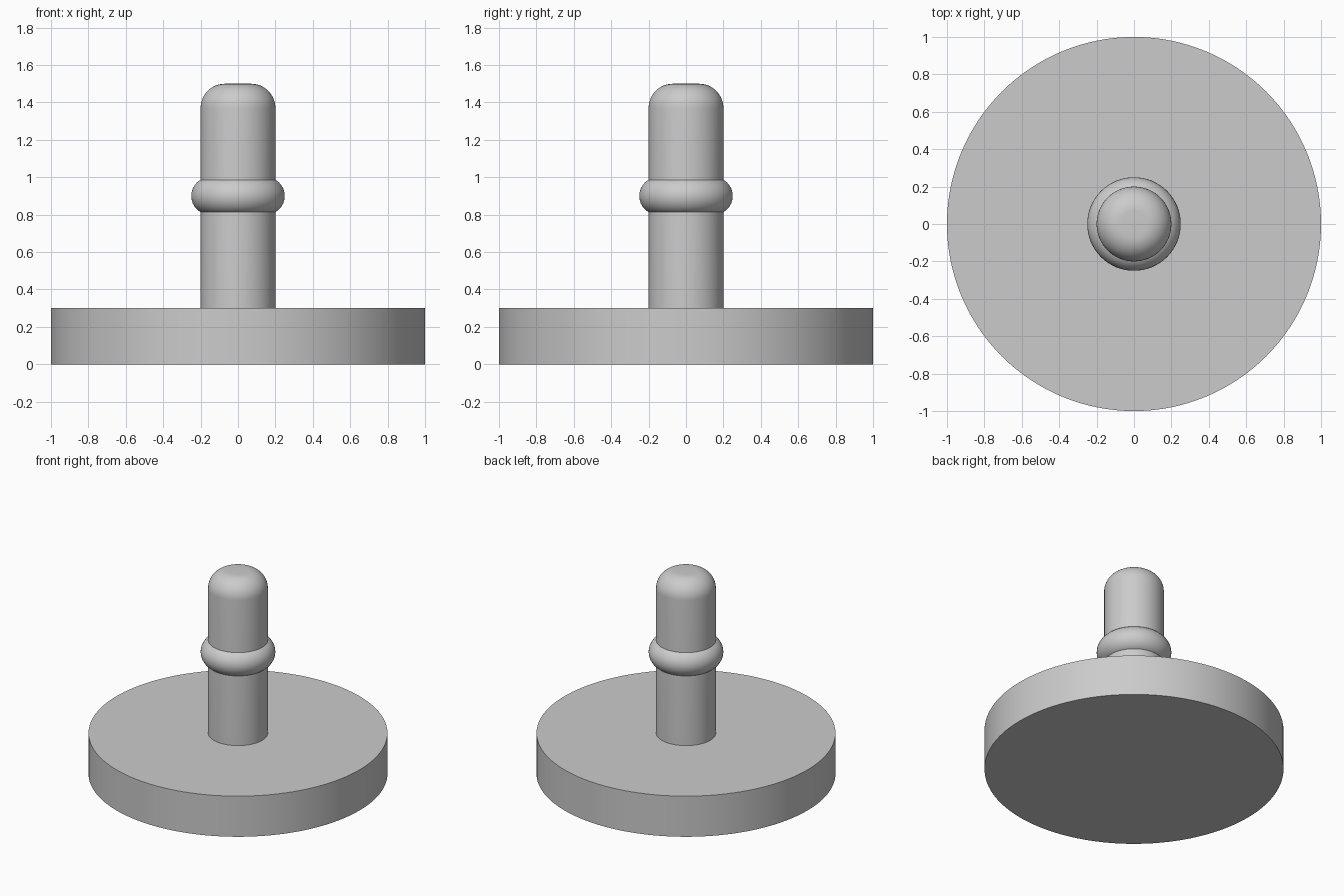
import bpy
import bmesh
from math import sin, cos, pi

cube = bpy.data.objects.get("Cube")
if cube:
    bpy.data.objects.remove(cube, do_unlink=True)

# Single grey finish
grey = bpy.data.materials.new("plain grey")
grey.use_nodes = True
colour = (0.6, 0.6, 0.6, 1)
grey.diffuse_color = colour
grey.node_tree.nodes["Principled BSDF"].inputs["Base Color"].default_value = colour


def finish(obj, name):
    obj.name = name
    obj.data.name = name
    obj.data.materials.append(grey)
    bpy.ops.object.select_all(action="DESELECT")
    obj.select_set(True)
    bpy.context.view_layer.objects.active = obj
    bpy.ops.object.shade_smooth_by_angle(angle=pi / 6)


def lathe(name, profile, sides):
    """Spin a closed (radius, height) profile around z."""
    bm = bmesh.new()
    verts = [bm.verts.new((r, 0, z)) for r, z in profile]
    edges = [bm.edges.new(pair) for pair in zip(verts, verts[1:])]
    bmesh.ops.spin(bm, geom=verts + edges, axis=(0, 0, 1), cent=(0, 0, 0),
                   angle=2 * pi, steps=sides, use_merge=True)
    bmesh.ops.remove_doubles(bm, verts=bm.verts, dist=0.0001)
    bmesh.ops.recalc_face_normals(bm, faces=bm.faces)
    mesh = bpy.data.meshes.new(name)
    bm.to_mesh(mesh)
    bm.free()
    obj = bpy.data.objects.new(name, mesh)
    bpy.context.collection.objects.link(obj)
    finish(obj, name)


# Round base plate
bpy.ops.mesh.primitive_cylinder_add(vertices=128, radius=1, depth=0.3,
                                    location=(0, 0, 0.15))
finish(bpy.context.object, "base_disc")

# Post with a rounded top edge
radius, top, fillet = 0.2, 1.5, 0.13
steps = 12
arc = [(radius - fillet + fillet * cos(i / steps * pi / 2),
        top - fillet + fillet * sin(i / steps * pi / 2))
       for i in range(steps + 1)]
lathe("post", [(0, 0.3), (radius, 0.3)] + arc + [(0, top)], 64)

# Bulging collar around the post
bpy.ops.mesh.primitive_torus_add(major_radius=0.15, minor_radius=0.1,
                                 major_segments=64, minor_segments=32,
                                 location=(0, 0, 0.9))
finish(bpy.context.object, "collar")
